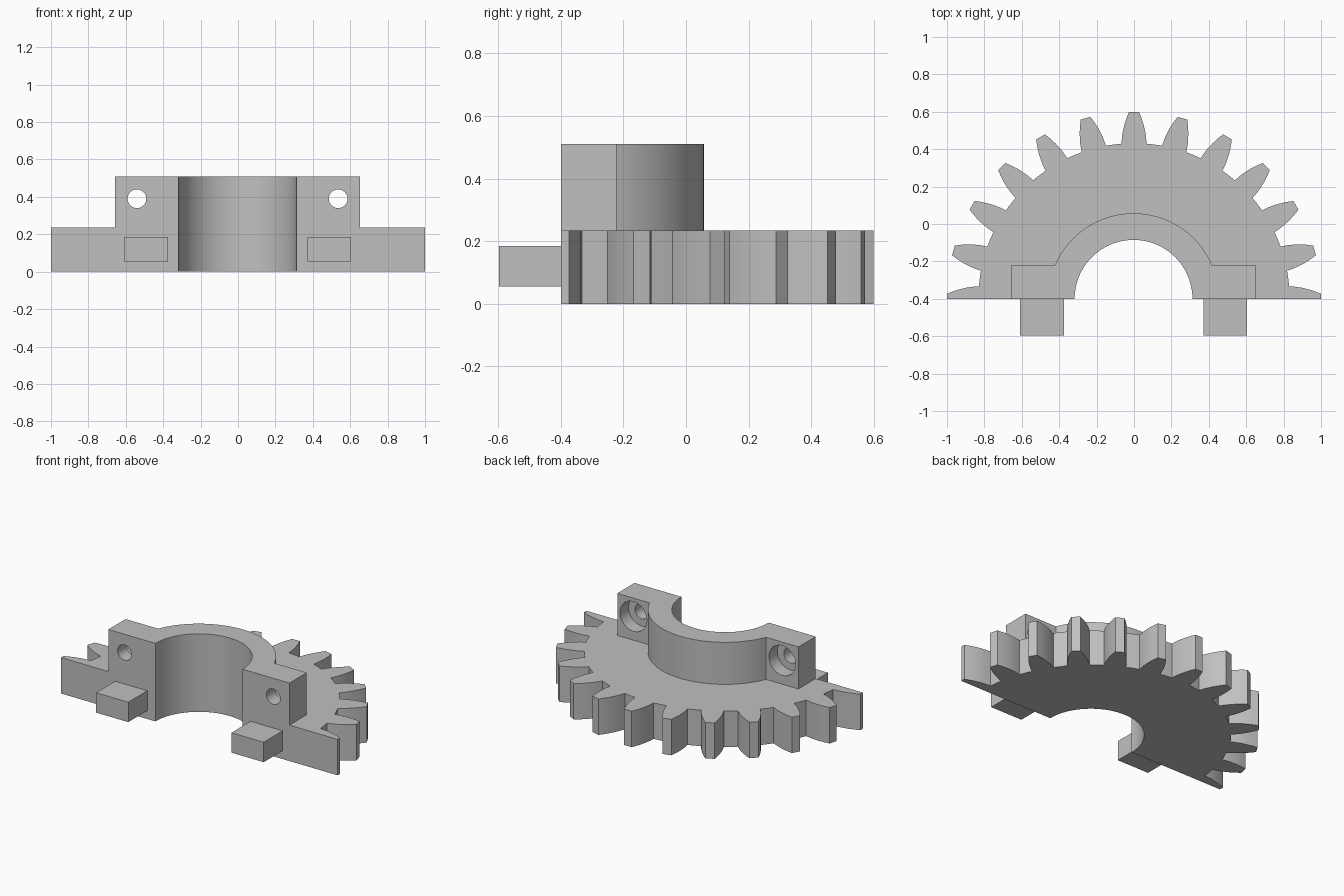
import bpy, bmesh
from math import sin, cos, asin, pi, radians
from mathutils import Matrix

if "Cube" in bpy.data.objects:
    bpy.data.objects.remove(bpy.data.objects["Cube"])

FRONT = -0.4          # y of the flat split face, also the gear axis
GEAR_TOP, COLLAR_TOP = 0.235, 0.51
BORE, COLLAR = 0.315, 0.457
ROOT, TIP, PITCH = 0.832, 1.0, radians(15)
SHIFT = -0.0025

grey = bpy.data.materials.new("plain_grey")
grey.use_nodes = True
colour = (0.53, 0.53, 0.53, 1)
grey.diffuse_color = colour
grey.node_tree.nodes["Principled BSDF"].inputs["Base Color"].default_value = colour


def finish(name, bm):
    bmesh.ops.recalc_face_normals(bm, faces=bm.faces)
    mesh = bpy.data.meshes.new(name)
    bm.to_mesh(mesh)
    bm.free()
    mesh.materials.append(grey)
    obj = bpy.data.objects.new(name, mesh)
    bpy.context.collection.objects.link(obj)
    return obj


def prism(name, outline, z0, z1):
    """Extrude an outline, given relative to the gear axis."""
    bm = bmesh.new()
    face = bm.faces.new([bm.verts.new((x, y + FRONT, z0)) for x, y in outline])
    new = bmesh.ops.extrude_face_region(bm, geom=[face])["geom"]
    top = [v for v in new if isinstance(v, bmesh.types.BMVert)]
    bmesh.ops.translate(bm, verts=top, vec=(0, 0, z1 - z0))
    return finish(name, bm)


def cylinder_y(name, x, z, radius, y0, y1):
    bm = bmesh.new()
    place = Matrix.Translation((x, (y0 + y1) / 2, z)) @ Matrix.Rotation(pi / 2, 4, "X")
    bmesh.ops.create_cone(bm, cap_ends=True, segments=40, radius1=radius,
                          radius2=radius, depth=y1 - y0, matrix=place)
    return finish(name, bm)


def arc(radius, start, end, steps):
    angles = [start + (end - start) * i / steps for i in range(steps + 1)]
    return [(radius * cos(a) + SHIFT, radius * sin(a)) for a in angles]


def smooth(obj):
    bpy.ops.object.select_all(action="DESELECT")
    obj.select_set(True)
    bpy.context.view_layer.objects.active = obj
    bpy.ops.object.shade_smooth_by_angle(angle=radians(25))


def polar(r, a):
    return (r * cos(a), r * sin(a))


bore_arc = arc(BORE, pi, 0, 48)

# Half gear: curved tooth flanks, half teeth at both ends, round bore
flank = [(ROOT, 0.067), (0.87, 0.064), (0.9, 0.059), (0.93, 0.052),
         (0.965, 0.041), (TIP, 0.027)]
outline = []
for i in range(13):
    a = i * PITCH
    if i == 0:
        outline.append((TIP, 0))
    else:
        outline += [polar(r, a - asin(w / r)) for r, w in flank]
    if i == 12:
        outline.append((-TIP, 0))
    else:
        outline += [polar(r, a + asin(w / r)) for r, w in reversed(flank)]
        outline.append(polar(ROOT, a + PITCH / 2))
gear = prism("half_gear", outline + bore_arc, 0, GEAR_TOP)

# Raised half collar with a bolting lug at each side
LUG_X, LUG_DEPTH = 0.655, 0.178
meet = asin(LUG_DEPTH / COLLAR)
outline = [(LUG_X + SHIFT, 0), (LUG_X + SHIFT, LUG_DEPTH)]
outline += arc(COLLAR, meet, pi - meet, 48)
outline += [(-LUG_X + SHIFT, LUG_DEPTH), (-LUG_X + SHIFT, 0)]
collar = prism("clamp_collar", outline + bore_arc, GEAR_TOP, COLLAR_TOP)

# Bolt holes, counterbored from the back
for side in (-1, 1):
    x = side * 0.538 + SHIFT
    for radius, y0, y1 in ((0.05, -0.5, -0.1), (0.097, -0.31, -0.15)):
        cutter = cylinder_y("hole_cutter", x, 0.39, radius, y0, y1)
        cutter.hide_render = True
        mod = collar.modifiers.new("hole", "BOOLEAN")
        mod.operation, mod.solver, mod.object = "DIFFERENCE", "EXACT", cutter
        bpy.context.view_layer.objects.active = collar
        bpy.ops.object.modifier_apply(modifier=mod.name)
        bpy.data.objects.remove(cutter)

# Locating pegs on the split face
for side, name in ((-1, "right_peg"), (1, "left_peg")):
    near, far = side * 0.373 + SHIFT, side * 0.606 + SHIFT
    prism(name, [(near, 0), (far, 0), (far, -0.197), (near, -0.197)], 0.055, 0.185)

for part in (gear, collar):
    smooth(part)
